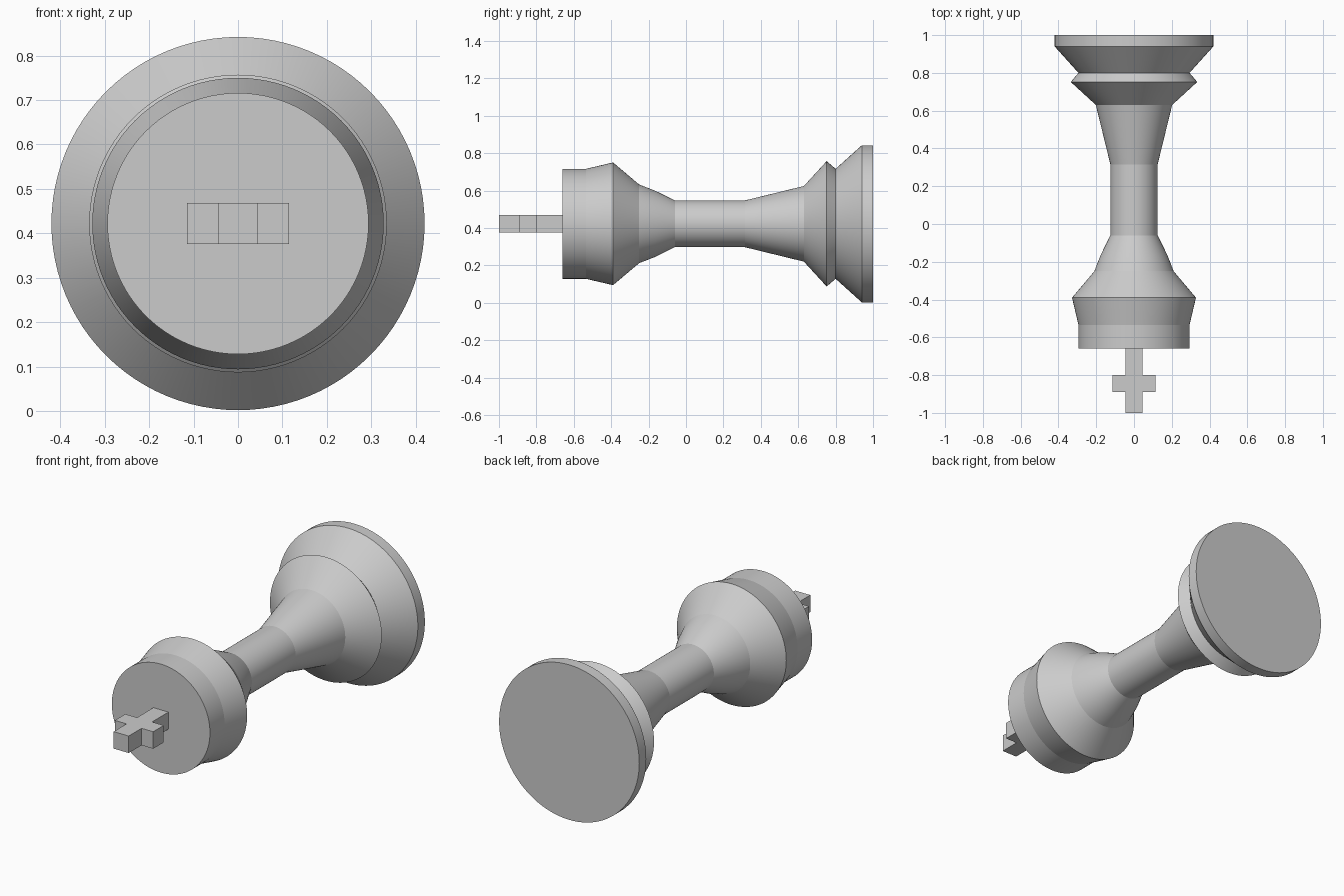
import bpy, bmesh, math
from mathutils import Vector

if "Cube" in bpy.data.objects:
    bpy.data.objects.remove(bpy.data.objects["Cube"])

AXIS_Z = 0.422


def finish(name, bm, smooth_angle=None):
    bmesh.ops.recalc_face_normals(bm, faces=bm.faces)
    me = bpy.data.meshes.new(name)
    bm.to_mesh(me)
    bm.free()
    ob = bpy.data.objects.new(name, me)
    bpy.context.collection.objects.link(ob)
    if smooth_angle:
        bpy.ops.object.select_all(action='DESELECT')
        ob.select_set(True)
        bpy.context.view_layer.objects.active = ob
        bpy.ops.object.shade_smooth_by_angle(angle=math.radians(smooth_angle))
    return ob


def lathe(name, profile, segments=96):
    """Revolve (y, radius) points around the lying axis."""
    bm = bmesh.new()
    rings = []
    for y, r in profile:
        rings.append([bm.verts.new((r * math.sin(a), y, AXIS_Z + r * math.cos(a)))
                      for a in (2 * math.pi * i / segments for i in range(segments))])
    for a, b in zip(rings, rings[1:]):
        for i in range(segments):
            j = (i + 1) % segments
            bm.faces.new((a[i], a[j], b[j], b[i]))
    bm.faces.new(rings[0])
    bm.faces.new(rings[-1])
    return finish(name, bm, 6)


# Turned body: head, collar, stem, flared foot and base disc
lathe("turned_body", [
    (-0.66, 0.294), (-0.535, 0.294), (-0.39, 0.328), (-0.25, 0.21),
    (-0.165, 0.177), (-0.06, 0.125), (0.315, 0.125), (0.63, 0.202),
    (0.752, 0.335), (0.80, 0.294), (0.94, 0.42), (1.0, 0.42)])

# Cross finial: one outline extruded through its thickness
half = [(0.045, -1.0), (0.045, -0.89), (0.115, -0.89),
        (0.115, -0.80), (0.045, -0.80), (0.045, -0.655)]
outline = half + [(-x, y) for x, y in reversed(half)]
bm = bmesh.new()
face = bm.faces.new([bm.verts.new((x, y, AXIS_Z - 0.046)) for x, y in outline])
ext = bmesh.ops.extrude_face_region(bm, geom=[face])
bmesh.ops.translate(bm, vec=Vector((0, 0, 0.092)),
                    verts=[v for v in ext["geom"] if isinstance(v, bmesh.types.BMVert)])
finish("cross_finial", bm)
